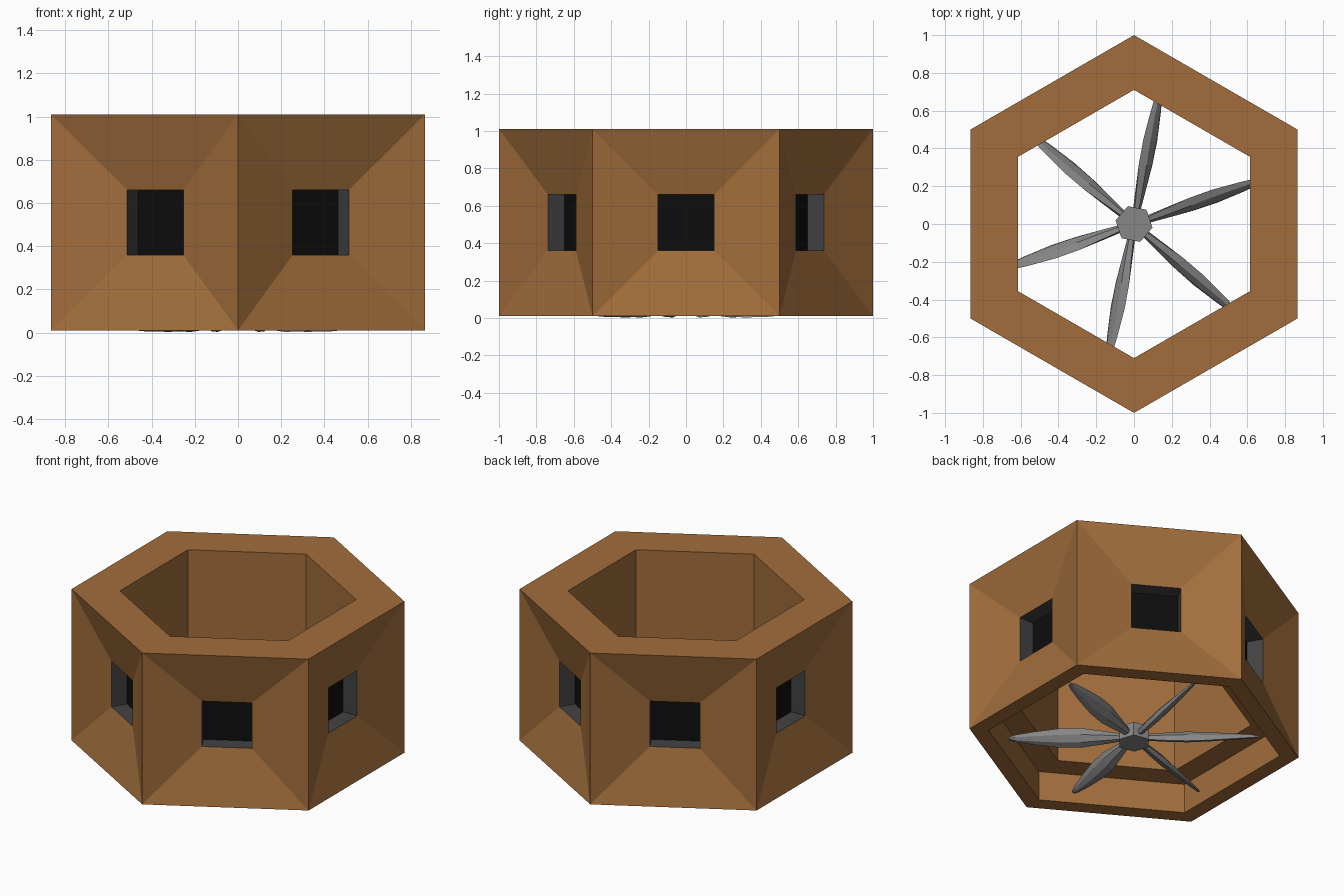
import bpy, bmesh, math
from mathutils import Vector

if "Cube" in bpy.data.objects:
    bpy.data.objects.remove(bpy.data.objects["Cube"])


def mat(name, c):
    m = bpy.data.materials.new(name)
    m.diffuse_color = (*c, 1)
    m.use_nodes = True
    m.node_tree.nodes["Principled BSDF"].inputs["Base Color"].default_value = m.diffuse_color
    return m


BROWN = mat("brown_shell", (0.36, 0.155, 0.045))
DARK = mat("dark_grey_recess", (0.055, 0.055, 0.055))
BLACK = mat("black_panel", (0.004, 0.004, 0.004))
STEEL = mat("grey_metal", (0.24, 0.24, 0.24))


def finish(bm, name, mats):
    bmesh.ops.remove_doubles(bm, verts=bm.verts, dist=1e-4)
    bmesh.ops.recalc_face_normals(bm, faces=bm.faces)
    me = bpy.data.meshes.new(name)
    bm.to_mesh(me)
    bm.free()
    for m in mats:
        me.materials.append(m)
    ob = bpy.data.objects.new(name, me)
    bpy.context.collection.objects.link(ob)
    return ob


Z0, Z1, LEDGE = 0.01, 1.01, 0.205
ZC, H = 0.51, 0.15           # window centre height and half size
OUT = math.sqrt(3) / 2       # apothem of the outer hexagon
BORE, INNER = 0.766, 0.615   # lower and upper inner apothems

# Hexagonal shell: each side is built from quads in its own frame
bm = bmesh.new()
for k in range(6):
    a = math.radians(60 * k)
    n = Vector((math.cos(a), math.sin(a), 0))
    t = Vector((-math.sin(a), math.cos(a), 0))

    def face(pts, mi=0):
        vs = [bm.verts.new(n * d + t * s + Vector((0, 0, z))) for d, s, z in pts]
        bm.faces.new(vs).material_index = mi

    def square(d, h, lo, hi):
        return [(d, -h, lo), (d, h, lo), (d, h, hi), (d, -h, hi)]

    # dished outer panel, window reveal, black back
    rings = [square(OUT, 0.5, Z0, Z1),
             square(0.766, H, ZC - H, ZC + H),
             square(0.664, H, ZC - H, ZC + H)]
    for j in range(2):
        A, B = rings[j], rings[j + 1]
        for i in range(4):
            q = (i + 1) % 4
            face([A[i], A[q], B[q], B[i]], j)
    face(rings[2], 2)

    # top rim, inner wall, ledge, lower bore, bottom rim
    prof = [(OUT, Z1), (INNER, Z1), (INNER, LEDGE), (BORE, LEDGE), (BORE, Z0), (OUT, Z0)]
    for (d0, z0), (d1, z1) in zip(prof, prof[1:]):
        h0, h1 = d0 / math.sqrt(3), d1 / math.sqrt(3)
        face([(d0, -h0, z0), (d0, h0, z0), (d1, h1, z1), (d1, -h1, z1)])
finish(bm, "hexagonal_shell", [BROWN, DARK, BLACK])

# Fan hub
PHASE = 19
bpy.ops.mesh.primitive_cylinder_add(vertices=6, radius=0.1, depth=0.09, location=(0, 0, 0.055),
                                    rotation=(0, 0, math.radians(PHASE)))
hub = bpy.context.object
hub.name = "fan_hub"
hub.data.materials.append(STEEL)

# Fan blades: twisted lens sections (radius, chord, thickness, pitch)
STATIONS = [(0.07, 0.045, 0.035, 62), (0.2, 0.085, 0.045, 57), (0.32, 0.118, 0.05, 53),
            (0.45, 0.115, 0.042, 50), (0.6, 0.08, 0.03, 47), (0.71, 0.045, 0.02, 45),
            (0.75, 0.02, 0.012, 45)]
LENS = [(-0.5, 0), (-0.2, -0.5), (0.2, -0.5), (0.5, 0), (0.2, 0.5), (-0.2, 0.5)]
for k in range(6):
    bm = bmesh.new()
    loops = []
    for r, c, th, p in STATIONS:
        p = math.radians(p)
        loop = []
        for u, v in LENS:
            y = u * c * math.cos(p) - v * th * math.sin(p)
            z = u * c * math.sin(p) + v * th * math.cos(p)
            loop.append(bm.verts.new((r, y, z)))
        loops.append(loop)
    for A, B in zip(loops, loops[1:]):
        for i in range(6):
            q = (i + 1) % 6
            bm.faces.new((A[i], A[q], B[q], B[i]))
    bm.faces.new(loops[0])
    bm.faces.new(loops[-1])
    blade = finish(bm, f"fan_blade_{k + 1}", [STEEL])
    blade.location.z = 0.05
    blade.rotation_euler.z = math.radians(PHASE + 60 * k)
